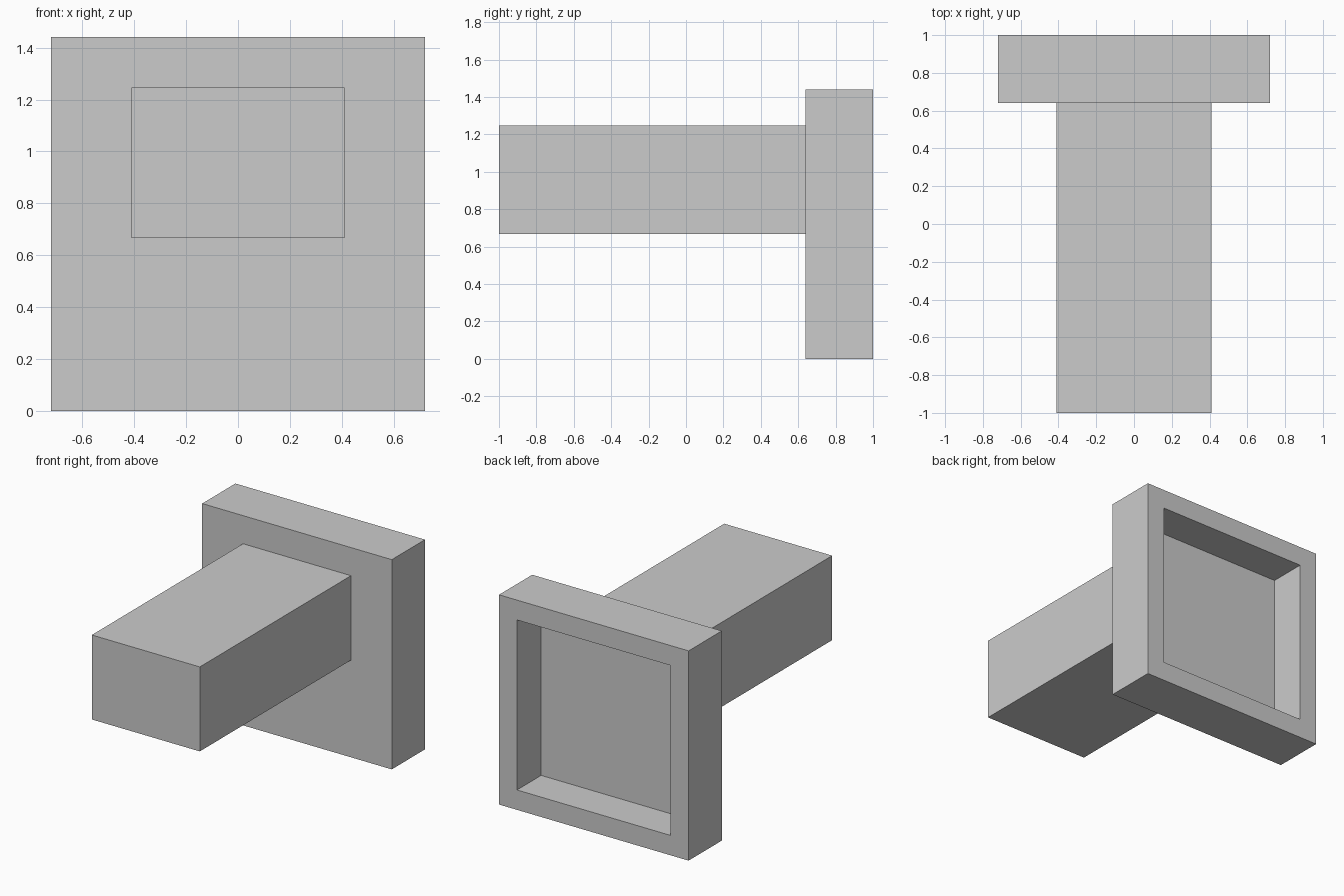
import bpy
import bmesh
from mathutils import Vector

default = bpy.data.objects.get("Cube")
if default:
    bpy.data.objects.remove(default, do_unlink=True)

grey = bpy.data.materials.new("light grey")
grey.use_nodes = True
grey.diffuse_color = (0.6, 0.6, 0.6, 1)
grey.node_tree.nodes["Principled BSDF"].inputs["Base Color"].default_value = (0.6, 0.6, 0.6, 1)


def box(name, low, high, recess=None):
    """Box between two corners; recess = (rim width, depth) sinks a pocket in the back."""
    low, high = Vector(low), Vector(high)
    bm = bmesh.new()
    bmesh.ops.create_cube(bm, size=1)
    bmesh.ops.scale(bm, vec=high - low, verts=bm.verts)
    bmesh.ops.translate(bm, vec=(low + high) / 2, verts=bm.verts)
    if recess:
        rim, depth = recess
        bm.normal_update()
        back = max(bm.faces, key=lambda f: f.normal.y)
        bmesh.ops.inset_region(bm, faces=[back], thickness=rim)
        # Extrude the inner face inward for straight pocket walls
        floor = bmesh.ops.extrude_discrete_faces(bm, faces=[back])["faces"][0]
        bmesh.ops.translate(bm, vec=(0, -depth, 0), verts=floor.verts)
    bmesh.ops.recalc_face_normals(bm, faces=bm.faces)
    mesh = bpy.data.meshes.new(name)
    bm.to_mesh(mesh)
    bm.free()
    mesh.materials.append(grey)
    obj = bpy.data.objects.new(name, mesh)
    bpy.context.collection.objects.link(obj)
    return obj


# Square plate with a pocket in its back
box("back_plate", (-0.72, 0.64, 0), (0.72, 1, 1.44), recess=(0.193, 0.262))

# Rectangular beam standing out of the front of the plate
box("beam", (-0.41, -1, 0.667), (0.41, 0.64, 1.247))
